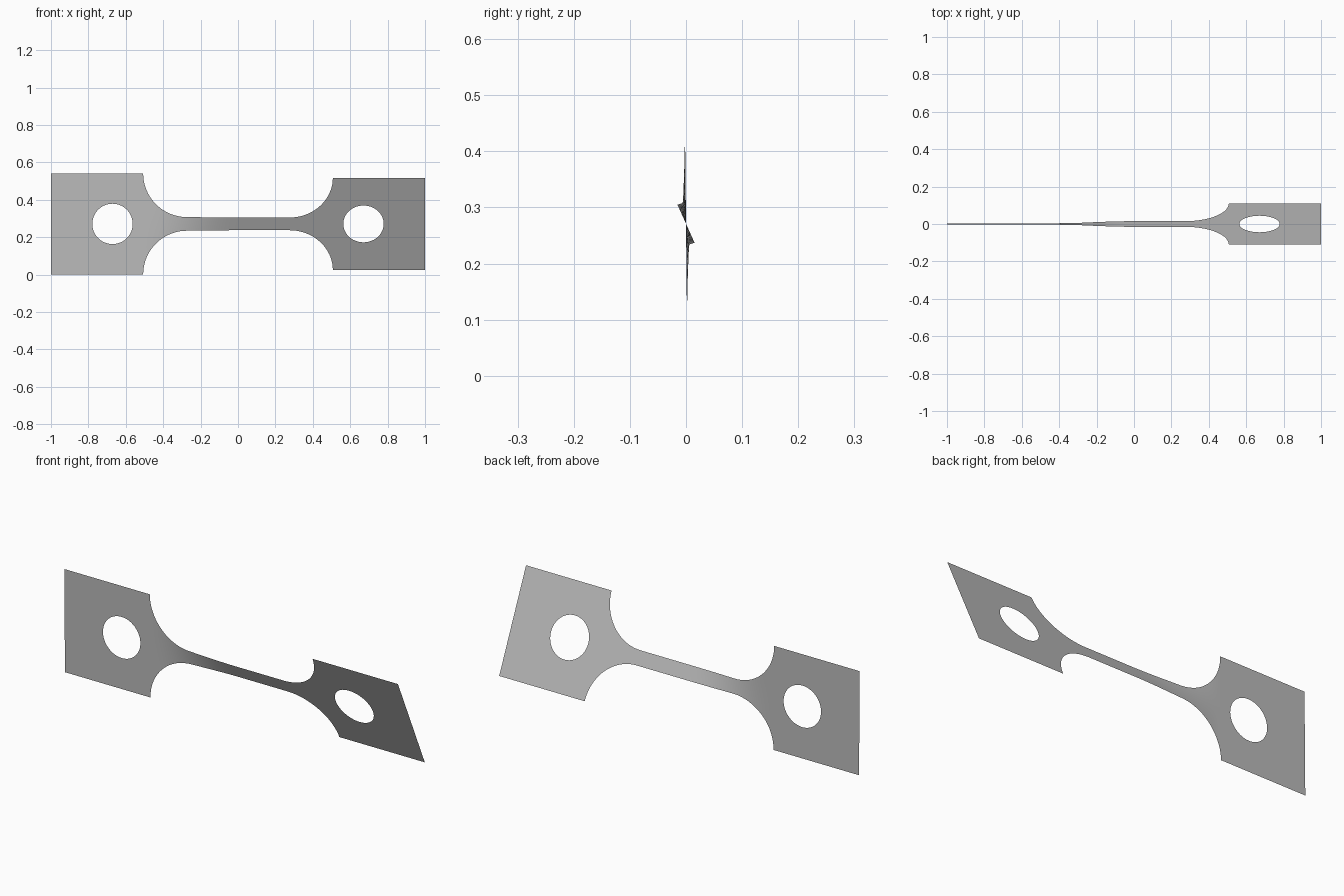
import bpy
import bmesh
from math import sin, cos, pi, sqrt, radians
from mathutils import Vector, Matrix

cube = bpy.data.objects.get("Cube")
if cube:
    bpy.data.objects.remove(cube, do_unlink=True)

HALF = 0.27            # half height of the end tabs
NECK = 0.037           # half height of the neck
RADIUS = HALF - NECK   # fillet between tab and neck
EDGE = 0.507           # inner edge of the tabs
HOLE_X, HOLE_R = 0.671, 0.108
ROWS = 6


def half_height(x):
    d = max(0.0, abs(x) - (EDGE - RADIUS))
    return HALF - sqrt(max(0.0, RADIUS ** 2 - d ** 2))


def twist(x):
    t = min(1.0, max(0.0, (x + 0.5) / 0.5))
    return radians(0.6 + 23.6 * t * t * (3 - 2 * t))


bm = bmesh.new()

# Neck: columns follow the fillets closely, then step evenly along the middle
fillet = [EDGE - RADIUS + RADIUS * sin(i / 20 * pi / 2) for i in range(21)]
middle = [fillet[0] * i / 16 for i in range(-15, 16)]
xs = [-x for x in reversed(fillet)] + middle + fillet
columns = []
for x in xs:
    h = half_height(x)
    columns.append([bm.verts.new((x, 0, h * (2 * j / ROWS - 1))) for j in range(ROWS + 1)])
for a, b in zip(columns, columns[1:]):
    for j in range(ROWS):
        bm.faces.new((a[j], b[j], b[j + 1], a[j + 1]))


# End tabs: flat plates with a round hole, sharing the end column of the neck
def loop_edges(verts):
    edges = []
    for a, b in zip(verts, verts[1:] + verts[:1]):
        edges.append(bm.edges.get((a, b)) or bm.edges.new((a, b)))
    return edges


for side, column in ((-1, columns[0]), (1, columns[-1])):
    corners = [bm.verts.new((side, 0, z)) for z in (HALF, -HALF)]
    ring = []
    for i in range(48):
        a = 2 * pi * i / 48
        ring.append(bm.verts.new((side * HOLE_X + HOLE_R * cos(a), 0, HOLE_R * sin(a))))
    bmesh.ops.triangle_fill(bm, use_beauty=True, normal=Vector((0, -1, 0)),
                            edges=loop_edges(column + corners) + loop_edges(ring))

# All faces look to the front before twisting
bm.normal_update()
for f in bm.faces:
    if f.normal.y > 0:
        f.normal_flip()

# Twist about the long axis and lift onto the ground
for v in bm.verts:
    v.co = Matrix.Rotation(twist(v.co.x), 3, 'X') @ v.co
    v.co.z += HALF + 0.001

mesh = bpy.data.meshes.new("twisted_strip")
bm.to_mesh(mesh)
bm.free()
strip = bpy.data.objects.new("twisted_strip", mesh)
bpy.context.collection.objects.link(strip)

# Plain grey metal
grey = bpy.data.materials.new("plain_grey")
grey.use_nodes = True
colour = (0.5, 0.5, 0.5, 1)
grey.diffuse_color = colour
grey.node_tree.nodes["Principled BSDF"].inputs["Base Color"].default_value = colour
mesh.materials.append(grey)

bpy.ops.object.select_all(action='DESELECT')
strip.select_set(True)
bpy.context.view_layer.objects.active = strip
bpy.ops.object.shade_smooth_by_angle()
